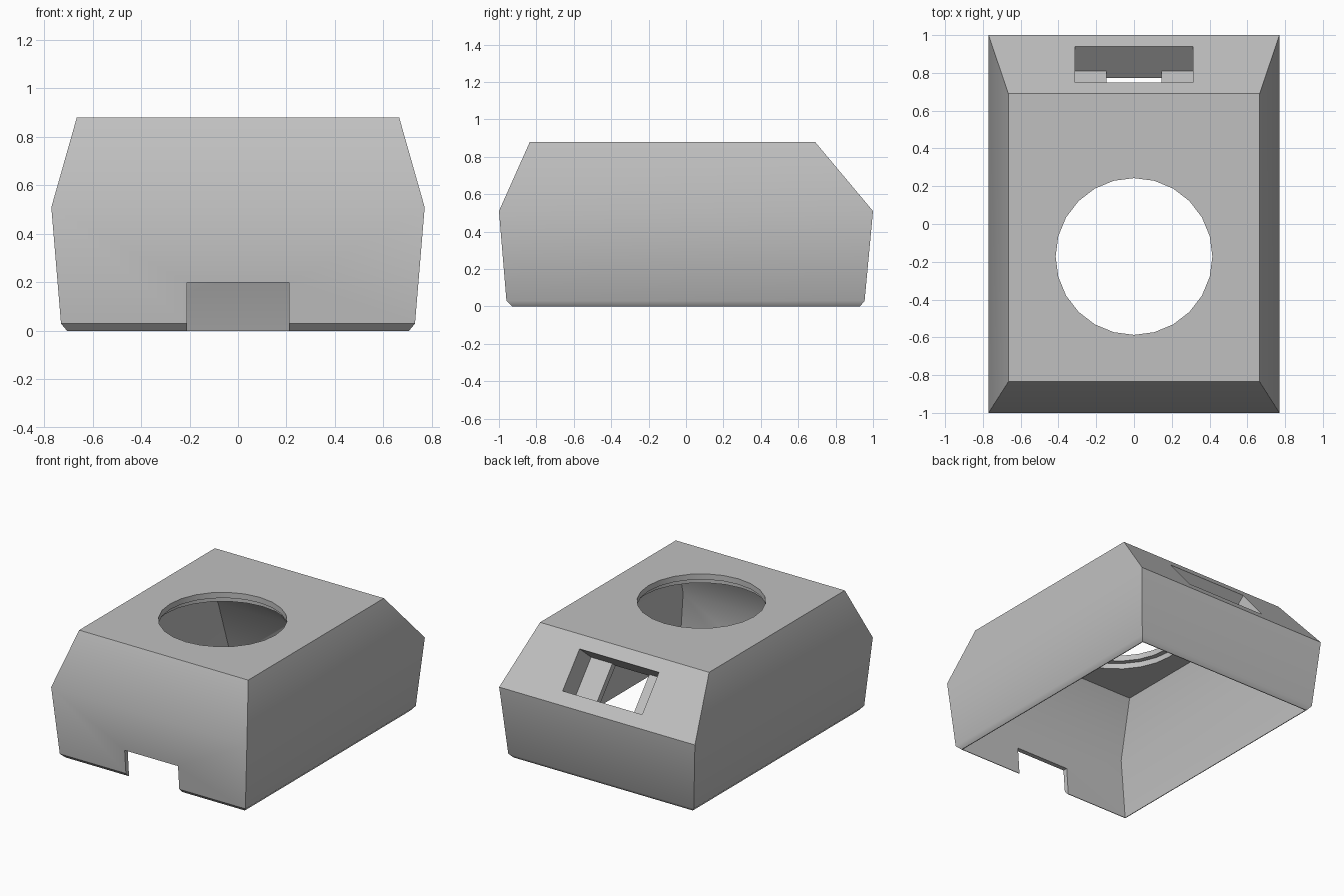
import bpy, bmesh, math
from mathutils import Matrix, Vector

if "Cube" in bpy.data.objects:
    bpy.data.objects.remove(bpy.data.objects["Cube"], do_unlink=True)

# One plain grey plastic
grey = bpy.data.materials.new("light_grey_plastic")
grey.use_nodes = True
grey.diffuse_color = (0.53, 0.53, 0.53, 1)
grey.node_tree.nodes["Principled BSDF"].inputs["Base Color"].default_value = grey.diffuse_color


def finish(name, bm):
    """Turn a bmesh into a scene object."""
    bmesh.ops.recalc_face_normals(bm, faces=bm.faces)
    mesh = bpy.data.meshes.new(name)
    bm.to_mesh(mesh)
    bm.free()
    mesh.materials.append(grey)
    obj = bpy.data.objects.new(name, mesh)
    bpy.context.collection.objects.link(obj)
    return obj


def loft(name, sections):
    """Stack rectangular sections given as (z, half width, front y, back y)."""
    bm = bmesh.new()
    rings = [[bm.verts.new(p) for p in
              ((-w, f, z), (w, f, z), (w, b, z), (-w, b, z))]
             for z, w, f, b in sections]
    for low, high in zip(rings, rings[1:]):
        for i in range(4):
            j = (i + 1) % 4
            bm.faces.new((low[i], low[j], high[j], high[i]))
    bm.faces.new(rings[0])
    bm.faces.new(rings[-1])
    return finish(name, bm)


def box(name, size, matrix):
    bm = bmesh.new()
    bmesh.ops.create_cube(bm, size=1, matrix=matrix @ Matrix.Diagonal((*size, 1)))
    return finish(name, bm)


def cylinder(name, radius, z0, z1):
    bm = bmesh.new()
    bmesh.ops.create_cone(bm, cap_ends=True, segments=24, radius1=radius, radius2=radius,
                          depth=z1 - z0,
                          matrix=Matrix.Translation((0, -0.172, (z0 + z1) / 2)))
    return finish(name, bm)


# Outer body: bevelled foot, flared sides, tapered top
housing = loft("housing", [(0, 0.705, -0.93, 0.93), (0.03, 0.73, -0.96, 0.955),
                           (0.51, 0.77, -1, 1), (0.88, 0.665, -0.835, 0.69)])

# Hollow inside, open at the bottom, with a thick sloping back
cavity = loft("cavity_cutter", [(-0.05, 0.7, -0.925, 0.925), (0, 0.7, -0.925, 0.925),
                                (0.45, 0.695, -0.96, 0.77), (0.8, 0.6, -0.76, 0.477)])

# Round opening in the top with a wider recess beneath it
opening = cylinder("opening_cutter", 0.415, 0.7, 1)
recess = cylinder("recess_cutter", 0.45, 0.7, 0.84)

# Notch at the foot of the front wall
notch = box("notch_cutter", (0.42, 0.3, 0.4), Matrix.Translation((0, -0.98, 0)))

# Socket in the sloping back: shallow pocket and a narrower through hole
slope = math.atan2(0.37, 0.31)
frame = Matrix.Translation((0, 0.845, 0.695)) @ Matrix.Rotation(-slope, 4, "X")
pocket = box("pocket_cutter", (0.625, 0.296, 0.34), frame)
through = box("through_cutter", (0.29, 0.296, 0.6), frame)

bpy.context.view_layer.objects.active = housing
for cutter in (cavity, opening, recess, notch, pocket, through):
    cut = housing.modifiers.new(cutter.name, "BOOLEAN")
    cut.operation = "DIFFERENCE"
    cut.solver = "EXACT"
    cut.object = cutter
    bpy.ops.object.modifier_apply(modifier=cut.name)
    bpy.data.objects.remove(cutter, do_unlink=True)

# Soft blend over gentle creases only
bpy.ops.object.select_all(action="DESELECT")
housing.select_set(True)
bpy.ops.object.shade_smooth_by_angle(angle=math.radians(36))
